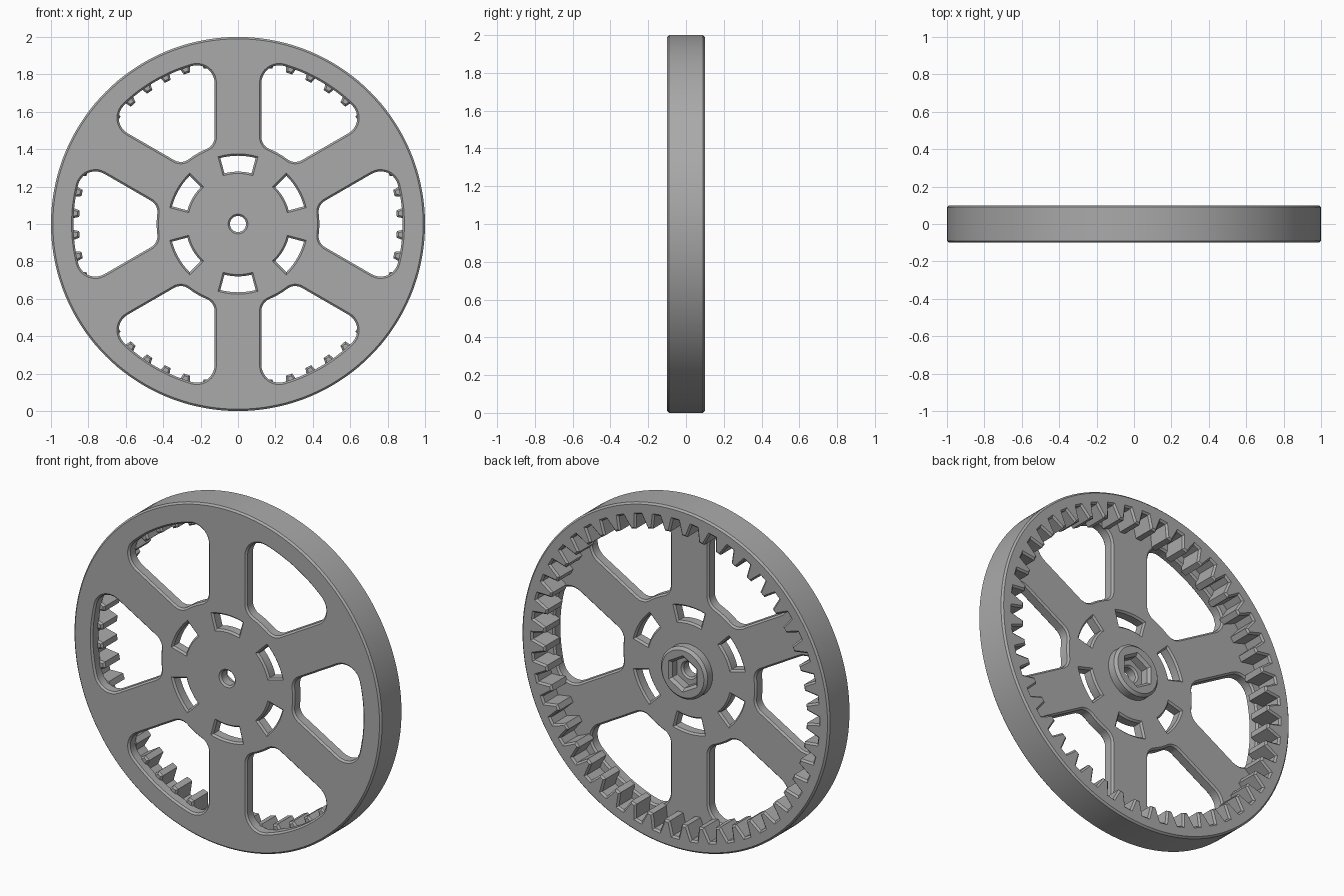
import bpy
from math import sin, cos, asin, radians, degrees

cube = bpy.data.objects.get("Cube")
if cube:
    bpy.data.objects.remove(cube, do_unlink=True)

grey = bpy.data.materials.new("plain_grey")
grey.use_nodes = True
colour = (0.4, 0.4, 0.4, 1)
grey.diffuse_color = colour
grey.node_tree.nodes["Principled BSDF"].inputs["Base Color"].default_value = colour


def polar(r, deg):
    return (r * cos(radians(deg)), r * sin(radians(deg)))


def arc(r, start, end, steps, centre=(0, 0)):
    pts = [polar(r, start + (end - start) * i / steps) for i in range(steps + 1)]
    return [(centre[0] + x, centre[1] + y) for x, y in pts]


def circle(r, sides):
    return arc(r, 0, 360, sides)[:-1]


def turned(points, deg):
    c, s = cos(radians(deg)), sin(radians(deg))
    return [(x * c - y * s, x * s + y * c) for x, y in points]


def plate(name, outlines, front, back, chamfer):
    """Filled outlines with holes, standing upright, with chamfered edges."""
    curve = bpy.data.curves.new(name, "CURVE")
    curve.dimensions = "2D"
    curve.fill_mode = "BOTH"
    for points in outlines:
        spline = curve.splines.new("POLY")
        spline.points.add(len(points) - 1)
        for p, (x, y) in zip(spline.points, points):
            p.co = (x, y, 0, 1)
        spline.use_cyclic_u = True
    curve.extrude = (back - front) / 2 - chamfer
    curve.bevel_depth = chamfer
    curve.bevel_resolution = 0
    curve.offset = -chamfer
    obj = bpy.data.objects.new(name, curve)
    bpy.context.collection.objects.link(obj)
    obj.location = (0, (front + back) / 2, 1)
    obj.rotation_euler = (radians(90), 0, 0)
    bpy.ops.object.select_all(action="DESELECT")
    obj.select_set(True)
    bpy.context.view_layer.objects.active = obj
    bpy.ops.object.convert(target="MESH")
    obj = bpy.context.object
    bpy.ops.object.mode_set(mode="EDIT")
    bpy.ops.mesh.select_all(action="SELECT")
    bpy.ops.mesh.remove_doubles(threshold=0.0002)
    bpy.ops.mesh.normals_make_consistent(inside=False)
    bpy.ops.object.mode_set(mode="OBJECT")
    bpy.ops.object.transform_apply(location=True, rotation=True, scale=True)
    bpy.ops.object.shade_smooth_by_angle(angle=radians(25))
    obj.data.materials.clear()
    obj.data.materials.append(grey)
    return obj


# Window between two spokes: straight sides, arced ends, rounded corners
SPOKE, INNER, OUTER = 0.125, 0.435, 0.88
f_in, f_out = 0.07, 0.095


def corner(dist, fillet):
    phi = 30 - degrees(asin((SPOKE + fillet) / dist))
    return phi, polar(dist, phi)


phi_out, c_out = corner(OUTER - f_out, f_out)
phi_in, c_in = corner(INNER + f_in, f_in)
upper = (arc(OUTER, 0, phi_out, 8)[:-1]
         + arc(f_out, phi_out, 120, 10, c_out)
         + arc(f_in, 120, 180 + phi_in, 8, c_in)
         + arc(INNER, phi_in, 0, 4)[1:])
window = upper + [(x, -y) for x, y in reversed(upper[1:-1])]

# Curved slot at the root of each spoke
slot = arc(0.365, 15, 45, 10) + arc(0.28, 45, 15, 10)

# Spoked web with windows, slots and axle hole
holes = [turned(shape, 60 * k) for k in range(6) for shape in (window, slot)]
plate("spoked_web", [circle(1, 144), circle(0.043, 32)] + holes, -0.1, -0.03, 0.01)

# Rim with internal gear teeth
TEETH = 48
pitch = 360 / TEETH
tooth = [(0.93, -2.6), (0.89, -1.9), (0.85, -1.15), (0.85, 1.15), (0.89, 1.9), (0.93, 2.6)]
gear = [polar(r, (k + 0.5) * pitch + a) for k in range(TEETH) for r, a in tooth]
plate("toothed_rim", [circle(1, 144), gear], -0.05, 0.1, 0.01)

# Hub on the back with a hexagonal socket
hexagon = turned(circle(0.09, 6), 30)
plate("hub", [circle(0.152, 64), hexagon], -0.05, 0.03, 0.015)
